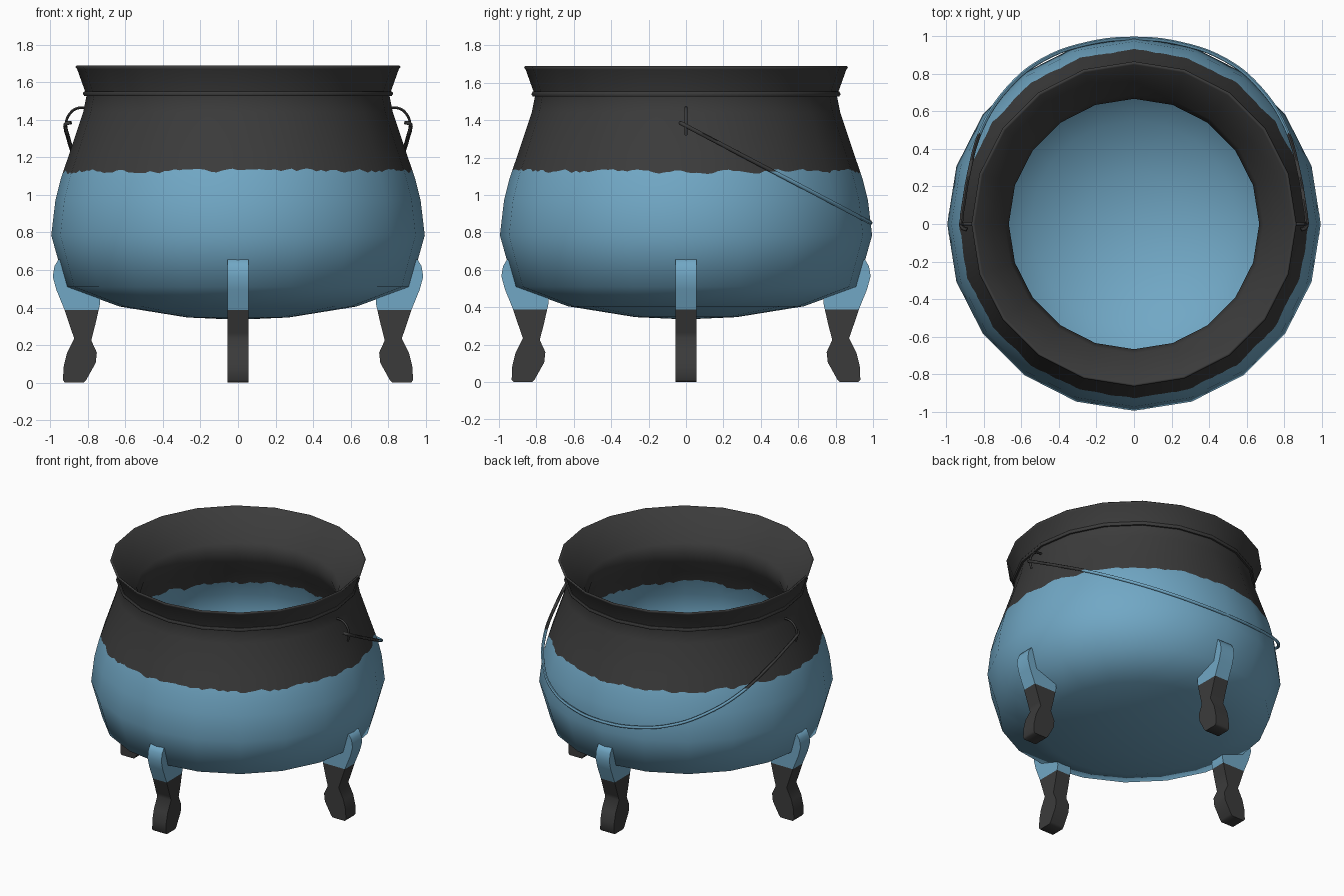
import bpy, bmesh, math, random
from mathutils import Vector, Matrix

if "Cube" in bpy.data.objects:
    bpy.data.objects.remove(bpy.data.objects["Cube"])

random.seed(4)
SIDES, SUB = 20, 10
PAINT_Z, FOOT_Z = 1.127, 0.387


def material(name, rgb):
    m = bpy.data.materials.new(name)
    m.diffuse_color = (*rgb, 1)
    m.use_nodes = True
    m.node_tree.nodes["Principled BSDF"].inputs["Base Color"].default_value = m.diffuse_color
    return m


BLUE = material("blue_paint", (0.165, 0.39, 0.56))
DARK = material("dark_iron", (0.044, 0.044, 0.044))


def finish(bm, name, angle):
    bmesh.ops.recalc_face_normals(bm, faces=bm.faces[:])
    me = bpy.data.meshes.new(name)
    bm.to_mesh(me)
    bm.free()
    me.materials.append(BLUE)
    me.materials.append(DARK)
    me.polygons.foreach_set("use_smooth", [True] * len(me.polygons))
    me.set_sharp_from_angle(angle=math.radians(angle))
    ob = bpy.data.objects.new(name, me)
    bpy.context.collection.objects.link(ob)
    return ob


def split_at(bm, z):
    bmesh.ops.bisect_plane(bm, geom=bm.verts[:] + bm.edges[:] + bm.faces[:],
                           plane_co=(0, 0, z), plane_no=(0, 0, 1))


# Pot: outer wall from the bottom up, over the rim, inner wall back down.
# None marks the ragged paint line, which swaps the colour.
profile = [(0, 0.335), (0.27, 0.347), (0.63, 0.405), (0.918, 0.51), (0.995, 0.785),
           (0.973, 0.97), (0.943, 1.09), None, (0.895, 1.23), (0.825, 1.44),
           (0.807, 1.53), (0.814, 1.55),
           (0.857, 1.67), (0.866, 1.682), (0.859, 1.69), (0.849, 1.685),
           (0.76, 1.57), (0.69, 1.49), (0.667, 1.43), (0.69, 1.35), (0.745, 1.25),
           None, (0.82, 1.05), (0.85, 0.85), (0.75, 0.67), (0.55, 0.50),
           (0.28, 0.39), (0, 0.36)]


def corner(r, i, z):
    a = 2 * math.pi * i / SIDES
    return Vector((r * math.cos(a), r * math.sin(a), z))


bm = bmesh.new()
rings, normals = [], []
for k, p in enumerate(profile):
    if p is None:
        (r0, z0), (r1, z1) = profile[k - 1], profile[k + 1]
        ring, drift = [], 0.0
        mid, amp = (PAINT_Z, 0.009) if z1 > z0 else (PAINT_Z + 0.03, 0.014)
        for j in range(SIDES * SUB):
            i, t = divmod(j, SUB)
            t /= SUB
            drift = 0.6 * drift + random.uniform(-amp, amp)
            z = mid + drift
            r = r0 + (r1 - r0) * (z - z0) / (z1 - z0)
            ring.append(bm.verts.new(corner(r, i, z).lerp(corner(r, i + 1, z), t)))
            normals.append(corner(z1 - z0, i + t, r0 - r1).normalized())
    elif p[0] == 0:
        ring = [bm.verts.new((0, 0, p[1]))]
        normals.append(Vector())
    else:
        ring = [bm.verts.new(corner(p[0], i, p[1])) for i in range(SIDES)]
        normals += [Vector()] * SIDES
    rings.append(ring)


def sector(ring, i):
    n = len(ring) // SIDES
    return [ring[(i * n + j) % len(ring)] for j in range(n + 1)] if n else ring


colour = 0
for k in range(len(rings) - 1):
    if profile[k] is None:
        colour = 1 - colour
    for i in range(SIDES):
        f = bm.faces.new(sector(rings[k], i) + sector(rings[k + 1], i)[::-1])
        f.material_index = colour
pot = finish(bm, "pot", 70)
# keep the ragged paint line from disturbing the round shading
pot.data.normals_split_custom_set_from_vertices([tuple(n) for n in normals])

# Band around the neck
bpy.ops.mesh.primitive_torus_add(major_segments=SIDES, minor_segments=6,
                                 major_radius=0.813, minor_radius=0.014,
                                 location=(0, 0, 1.54))
band = bpy.context.object
band.name = "neck_band"
band.data.materials.clear()
band.data.materials.append(DARK)
bpy.ops.object.shade_smooth_by_angle(angle=math.radians(60))

# Four legs: one side outline, extruded and turned about the centre
outline = [(0.93, 0.66), (0.957, 0.655), (0.978, 0.62), (0.987, 0.565), (0.968, 0.495),
           (0.925, 0.39), (0.883, 0.265), (0.872, 0.235), (0.912, 0.155), (0.93, 0.08),
           (0.932, 0.012), (0.922, 0), (0.822, 0), (0.81, 0.012), (0.758, 0.105),
           (0.752, 0.16), (0.782, 0.225), (0.76, 0.31), (0.735, 0.42), (0.74, 0.51),
           (0.88, 0.515)]
for n, side in enumerate(("right", "back", "left", "front")):
    bm = bmesh.new()
    near, far = ([bm.verts.new((x, y, z)) for x, z in outline] for y in (-0.057, 0.057))
    bm.faces.new(near)
    bm.faces.new(far[::-1])
    for i in range(len(near)):
        bm.faces.new((near[i - 1], near[i], far[i], far[i - 1]))
    split_at(bm, FOOT_Z)
    for f in bm.faces:
        f.material_index = int(f.calc_center_median().z < FOOT_Z)
    bmesh.ops.rotate(bm, verts=bm.verts[:], cent=(0, 0, 0),
                     matrix=Matrix.Rotation(n * math.pi / 2, 3, 'Z'))
    finish(bm, side + "_leg", 65)


# Wire parts: round rod along a smooth path
def rod(name, points, radius, res):
    cu = bpy.data.curves.new(name, 'CURVE')
    cu.dimensions = '3D'
    cu.bevel_depth, cu.bevel_resolution = radius, 1
    cu.use_fill_caps = True
    s = cu.splines.new('BEZIER')
    s.resolution_u = res
    s.bezier_points.add(len(points) - 1)
    for b, p in zip(s.bezier_points, points):
        b.co = p
        b.handle_left_type = b.handle_right_type = 'AUTO'
    tmp = bpy.data.objects.new(name + "_path", cu)
    bpy.context.collection.objects.link(tmp)
    dg = bpy.context.evaluated_depsgraph_get()
    me = bpy.data.meshes.new_from_object(tmp.evaluated_get(dg))
    bpy.data.objects.remove(tmp)
    bm = bmesh.new()
    bm.from_mesh(me)
    bpy.data.meshes.remove(me)
    split_at(bm, PAINT_Z)
    for f in bm.faces:
        f.material_index = int(f.calc_center_median().z > PAINT_Z)
    return finish(bm, name, 60)


# Lugs on both sides
lug = [(0.72, 1.43), (0.80, 1.46), (0.85, 1.463), (0.89, 1.44), (0.918, 1.375),
       (0.908, 1.32)]
for s, side in ((1, "right"), (-1, "left")):
    rod(side + "_lug", [(s * x, 0, z) for x, z in lug], 0.008, 4)

# Swing handle resting against the back
half = [(0.89, -0.03), (0.915, -0.018), (0.918, 0.03), (0.907, 0.11), (0.882, 0.26),
        (0.81, 0.51), (0.67, 0.725), (0.49, 0.872), (0.25, 0.96)]
arm = [(x, y, 1.37 - 0.525 * y) for x, y in half]
rod("swing_handle", arm + [(0, 0.987, 0.852)] + [(-x, y, z) for x, y, z in arm[::-1]],
    0.011, 5)
